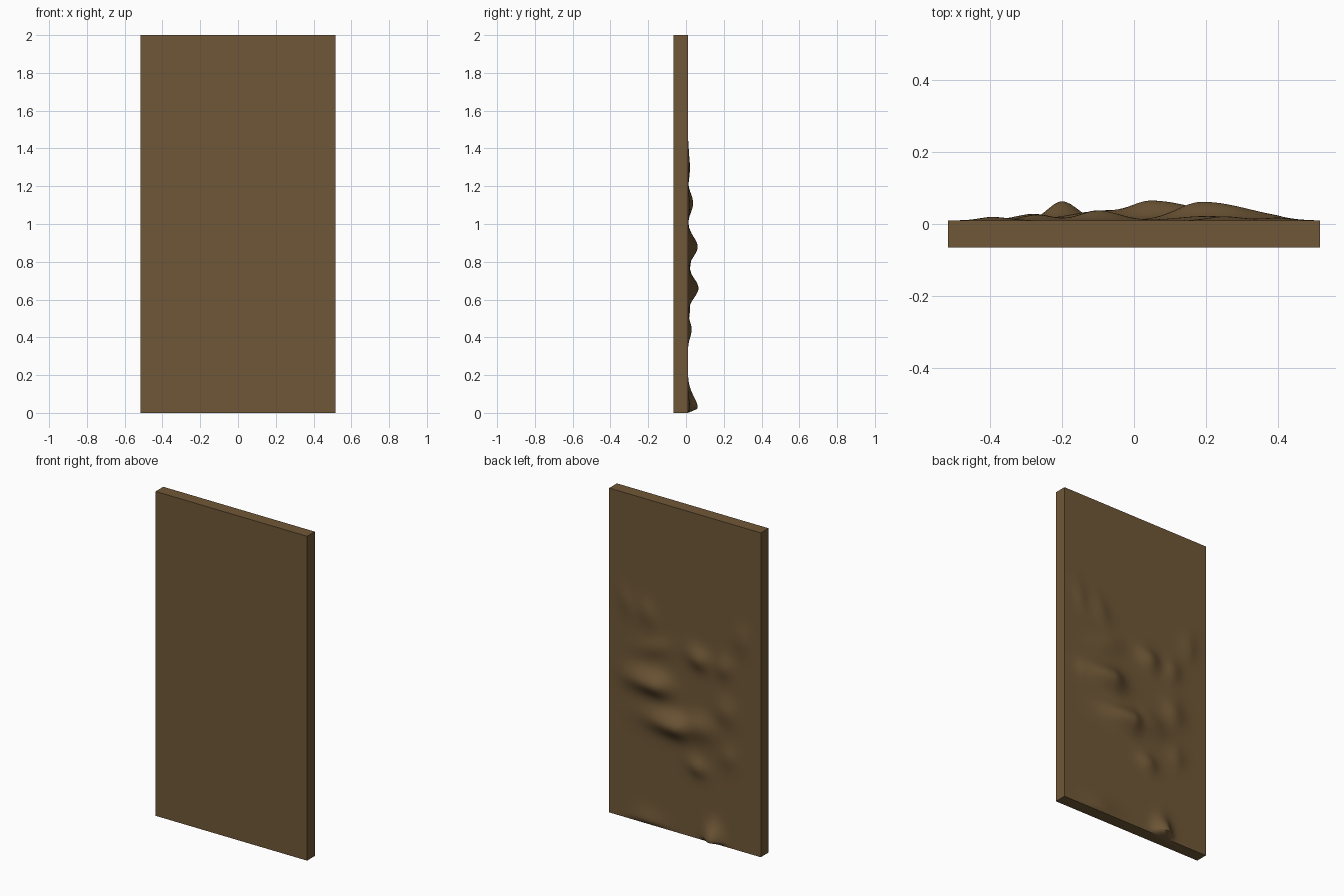
import bpy, bmesh, math

if "Cube" in bpy.data.objects:
    bpy.data.objects.remove(bpy.data.objects["Cube"])

W, H = 0.517, 2.0           # half width, height
FRONT, BACK = -0.065, 0.01  # slab faces

# Mounds on the back: x, z, height, spread toward -x, spread toward +x, spread in z, tilt
MOUNDS = [
    (0.19, 0.88, 0.052, 0.07, 0.13, 0.050, 0.0),
    (0.05, 0.66, 0.055, 0.06, 0.13, 0.050, 0.0),
    (-0.10, 0.69, 0.025, 0.08, 0.06, 0.055, 0.0),
    (-0.10, 1.11, 0.028, 0.05, 0.06, 0.045, 0.4),
    (0.20, 1.10, 0.012, 0.08, 0.10, 0.04, -0.3),
    (-0.27, 1.10, 0.016, 0.04, 0.04, 0.05, 0.3),
    (-0.28, 0.83, 0.018, 0.05, 0.05, 0.06, 0.0),
    (-0.09, 0.44, 0.020, 0.045, 0.05, 0.04, 0.3),
    (-0.30, 0.55, 0.011, 0.04, 0.04, 0.05, 0.3),
    (0.25, 1.30, 0.011, 0.04, 0.05, 0.06, -0.4),
    (0.41, 1.34, 0.008, 0.04, 0.04, 0.07, -0.4),
    (-0.40, 1.30, 0.010, 0.04, 0.05, 0.06, 0.3),
    (-0.20, 0.02, 0.054, 0.038, 0.042, 0.065, 0.0),
    (0.25, 0.02, 0.012, 0.08, 0.08, 0.05, 0.0),
]


def relief(x, z):
    """Height of the lumpy back above the flat slab."""
    total = 0.0
    for cx, cz, h, left, right, sz, tilt in MOUNDS:
        dx, dz = x - cx, z - cz
        u = dx * math.cos(tilt) + dz * math.sin(tilt)
        v = dz * math.cos(tilt) - dx * math.sin(tilt)
        s = left if u < 0 else right
        total += h * math.exp(-0.5 * ((u / s) ** 2 + (v / sz) ** 2))
    # fade to the flat rim at the borders
    fade = min(1, (W - abs(x)) / 0.12) * min(1, z / 0.022)
    return total * max(0, fade)


# Slab: gridded back, plain front and edges
NX, NZ = 70, 130
bm = bmesh.new()
rows = []
for j in range(NZ + 1):
    z = H * (j / NZ) ** 1.1
    row = []
    for i in range(NX + 1):
        x = -W + 2 * W * i / NX
        row.append(bm.verts.new((x, BACK + relief(x, z), z)))
    rows.append(row)
for j in range(NZ):
    for i in range(NX):
        bm.faces.new((rows[j][i], rows[j + 1][i], rows[j + 1][i + 1], rows[j][i + 1]))
f = [bm.verts.new((x, FRONT, z)) for x, z in ((-W, 0), (W, 0), (W, H), (-W, H))]
bm.faces.new(f)
bm.faces.new(rows[0] + [f[1], f[0]])
bm.faces.new(rows[-1][::-1] + [f[3], f[2]])
bm.faces.new([r[0] for r in rows][::-1] + [f[0], f[3]])
bm.faces.new([r[-1] for r in rows] + [f[2], f[1]])
bmesh.ops.recalc_face_normals(bm, faces=bm.faces)

mesh = bpy.data.meshes.new("lumpy_slab")
bm.to_mesh(mesh)
bm.free()
slab = bpy.data.objects.new("lumpy_slab", mesh)
bpy.context.collection.objects.link(slab)

mat = bpy.data.materials.new("earth_brown")
mat.diffuse_color = (0.16, 0.096, 0.038, 1)
mat.use_nodes = True
mat.node_tree.nodes["Principled BSDF"].inputs["Base Color"].default_value = mat.diffuse_color
mesh.materials.append(mat)

bpy.context.view_layer.objects.active = slab
slab.select_set(True)
bpy.ops.object.shade_smooth_by_angle(angle=math.radians(50))
